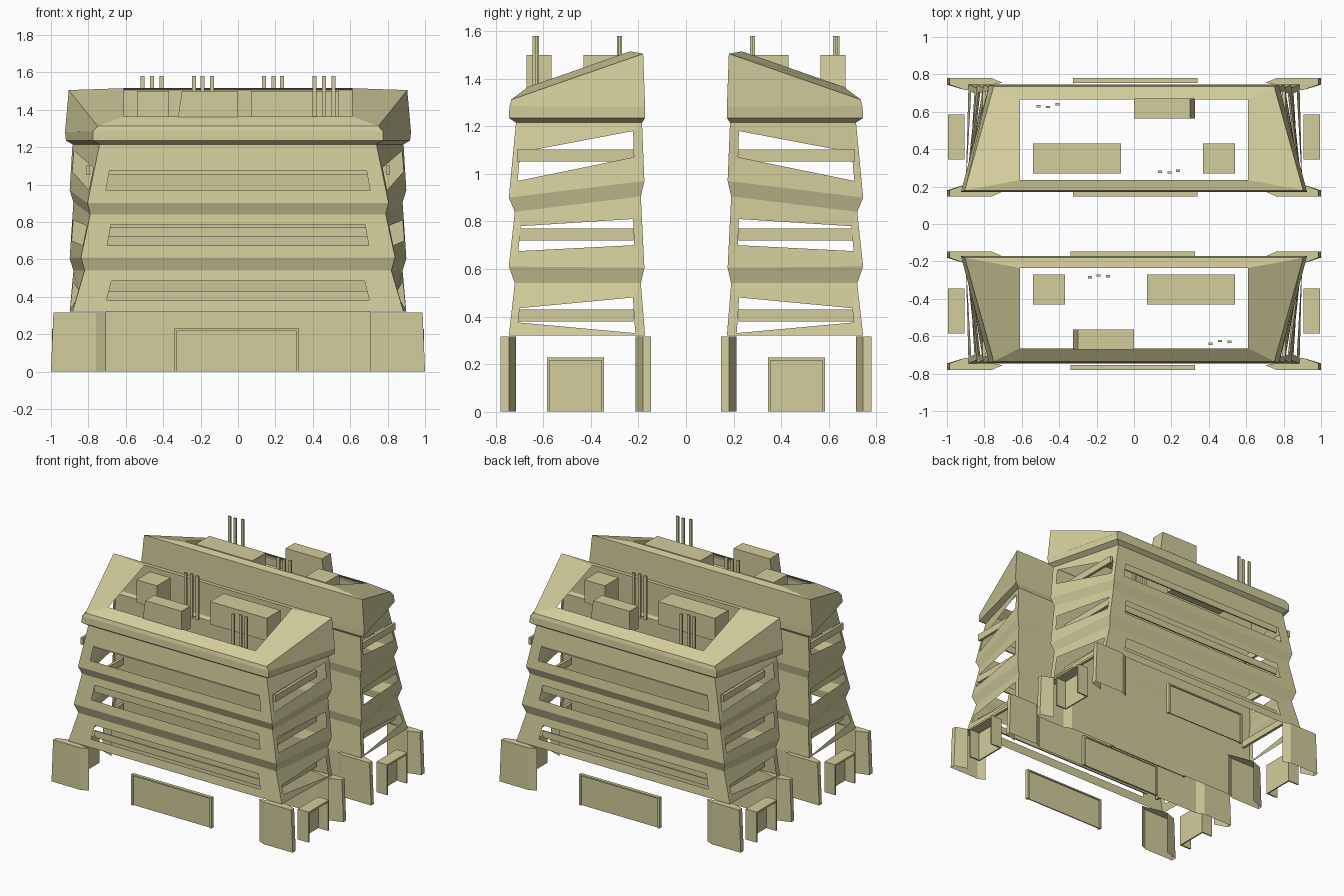
import bpy, bmesh
from mathutils import Vector

cube = bpy.data.objects.get("Cube")
if cube:
    bpy.data.objects.remove(cube, do_unlink=True)

khaki = bpy.data.materials.new("khaki")
khaki.use_nodes = True
colour = (0.64, 0.61, 0.33, 1)
khaki.diffuse_color = colour
khaki.node_tree.nodes["Principled BSDF"].inputs["Base Color"].default_value = colour


def finish(bm, name, turn):
    """Merge, turn to the chosen side and link as an object."""
    bmesh.ops.remove_doubles(bm, verts=bm.verts, dist=0.0002)
    bmesh.ops.recalc_face_normals(bm, faces=bm.faces)
    for v in bm.verts:
        v.co.x *= turn
        v.co.y *= turn
    mesh = bpy.data.meshes.new(name)
    bm.to_mesh(mesh)
    bm.free()
    mesh.materials.append(khaki)
    obj = bpy.data.objects.new(name, mesh)
    bpy.context.collection.objects.link(obj)


def face(bm, points):
    bm.faces.new([bm.verts.new(p) for p in points])


def add_box(bm, x0, x1, y0, y1, z0, z1):
    made = bmesh.ops.create_cube(bm, size=1)["verts"]
    for v in made:
        v.co = Vector(((x0 + x1) / 2 + v.co.x * (x1 - x0),
                       (y0 + y1) / 2 + v.co.y * (y1 - y0),
                       (z0 + z1) / 2 + v.co.z * (z1 - z0)))
    return made


def ring(xo, xi, yo, yi, zo, zi):
    """Trapezoid ring: outer-wall corners first, then inner-wall corners."""
    return [Vector(p) for p in ((-xo, -yo, zo), (xo, -yo, zo),
                                (xi, -yi, zi), (-xi, -yi, zi))]


def band(bm, low, high, sides=range(4)):
    for i in sides:
        j = (i + 1) % 4
        face(bm, (low[i], low[j], high[j], high[i]))


def window_wall(bm, a, b, c, d, u0, u1, sills, heads):
    """Wall a-b-c-d with an opening; sills and heads hold z at u0 and u1."""
    def at(u, z):
        low, high = a.lerp(b, u), d.lerp(c, u)
        return low.lerp(high, (z - low.z) / (high.z - low.z))
    hole = [at(u0, sills[0]), at(u1, sills[1]), at(u1, heads[1]), at(u0, heads[0])]
    outer = [a, b, c, d]
    for i in range(4):
        j = (i + 1) % 4
        face(bm, (outer[i], outer[j], hole[j], hole[i]))


# bottom ring, top ring, slot z range, side sill z, side head z, bar z
storeys = [
    (ring(.885, .90, .745, .172, .32, .32), ring(.82, .88, .72, .19, .54, .54),
     (.38, .485), (.375, .33), (.435, .48), .38),
    (ring(.84, .90, .745, .175, .61, .605), ring(.79, .88, .72, .19, .84, .905),
     (.675, .785), (.675, .70), (.78, .81), .72),
    (ring(.805, .90, .745, .175, .90, .97), ring(.74, .885, .715, .185, 1.215, 1.215),
     (.967, 1.075), (.97, 1.07), (1.09, 1.18), 1.052),
]
# cornice, sloping rim and roof opening
crown = [storeys[2][1],
         ring(.775, .92, .745, .172, 1.235, 1.235),
         ring(.775, .925, .742, .172, 1.285, 1.28),
         ring(.75, .905, .735, .18, 1.312, 1.505),
         ring(.61, .61, .665, .235, 1.365, 1.515)]


def build_storeys(turn):
    bm = bmesh.new()
    for low, high, slot, sills, heads, bar in storeys:
        # long slot in the outer wall
        half = (low[1].x + high[1].x) / 2
        u = .5 - .69 / (2 * half)
        window_wall(bm, low[0], low[1], high[1], high[0], u, 1 - u,
                    (slot[0], slot[0]), (slot[1], slot[1]))
        # plain inner wall
        band(bm, low, high, [2])
        # tapered openings in both side walls
        for o, n in ((1, 2), (0, 3)):
            yo = (low[o].y + high[o].y) / 2
            yn = (low[n].y + high[n].y) / 2
            window_wall(bm, low[o], low[n], high[n], high[o],
                        (-.70 - yo) / (yn - yo), (-.22 - yo) / (yn - yo), sills, heads)
    # recessed necks between storeys
    for k in range(2):
        band(bm, storeys[k][1], storeys[k + 1][0])
    finish(bm, "storey_walls", turn)

    bm = bmesh.new()
    for low, high in zip(crown, crown[1:]):
        band(bm, low, high)
    finish(bm, "cornice_and_roof", turn)

    # rails behind the openings
    bm = bmesh.new()
    for s in storeys:
        z = s[5]
        for m in (-1, 1):
            add_box(bm, min(m * .79, m * .81), max(m * .79, m * .81), -.71, -.22, z, z + .05)
        add_box(bm, -.70, .70, -.70, -.69, z, z + .05)
    finish(bm, "window_rails", turn)


def build_base(turn):
    # flared corner shells, open underneath
    outer = [(.705, -.755), (.76, -.78), (1, -.78), (1, -.745), (.9, -.715)]
    inner = [(.705, -.172), (.76, -.148), (1, -.148), (1, -.18), (.9, -.212)]
    for name, path in (("outer_corner", outer), ("inner_corner", inner)):
        for m in (-1, 1):
            bm = bmesh.new()
            foot = [Vector((m * x, y, 0)) for x, y in path]
            head = [Vector((m * min(x, .987), y, .315)) for x, y in path]
            for i in range(len(path) - 1):
                face(bm, (foot[i], foot[i + 1], head[i + 1], head[i]))
            face(bm, head)
            finish(bm, name, turn)

    bm = bmesh.new()
    face(bm, [(x, -.172, z) for x, z in ((-.705, 0), (.705, 0), (.705, .32), (-.705, .32))])
    finish(bm, "inner_base_wall", turn)

    # wide doors with a thin frame on the outer and inner walls
    for name, front, back in (("outer_door", -.78, -.755), ("inner_door", -.148, -.172)):
        bm = bmesh.new()
        y0, y1 = min(front, back), max(front, back)
        mid = (y0 + y1) / 2
        add_box(bm, -.325, .31, mid - .004, mid + .004, 0, .22)
        add_box(bm, -.34, -.325, y0, y1, 0, .23)
        add_box(bm, .31, .325, y0, y1, 0, .23)
        add_box(bm, -.325, .31, y0, y1, .22, .23)
        finish(bm, name, turn)

    # small side porches
    for m in (-1, 1):
        bm = bmesh.new()
        x0, x1 = sorted((m * .905, m * .995))
        p0, p1 = sorted((m * .905, m * .915))
        add_box(bm, p0, p1, -.575, -.355, 0, .215)
        add_box(bm, x0, x1, -.585, -.575, 0, .228)
        add_box(bm, x0, x1, -.355, -.345, 0, .228)
        add_box(bm, x0, x1, -.575, -.355, .215, .228)
        finish(bm, "side_porch", turn)


def build_roof_units(turn):
    for x0, x1, y0, y1 in ((-.54, -.37, -.43, -.27), (.07, .54, -.43, -.27),
                           (-.325, 0, -.67, -.565)):
        bm = bmesh.new()
        verts = add_box(bm, x0, x1, y0, y1, 1.33, 1.5)
        if x1 == 0:  # one end of this unit leans in
            for v in verts:
                if v.co.z > 1.4 and v.co.x < -.2:
                    v.co.x += .025
        finish(bm, "roof_unit", turn)
    bm = bmesh.new()
    for x, y in ((-.14, -.28), (-.19, -.275), (-.235, -.285),
                 (.51, -.63), (.46, -.625), (.41, -.64)):
        add_box(bm, x - .011, x + .011, y - .006, y + .006, 1.25, 1.58)
    finish(bm, "antennas", turn)


# the two blocks face away from each other
for turn in (1, -1):
    build_storeys(turn)
    build_base(turn)
    build_roof_units(turn)
